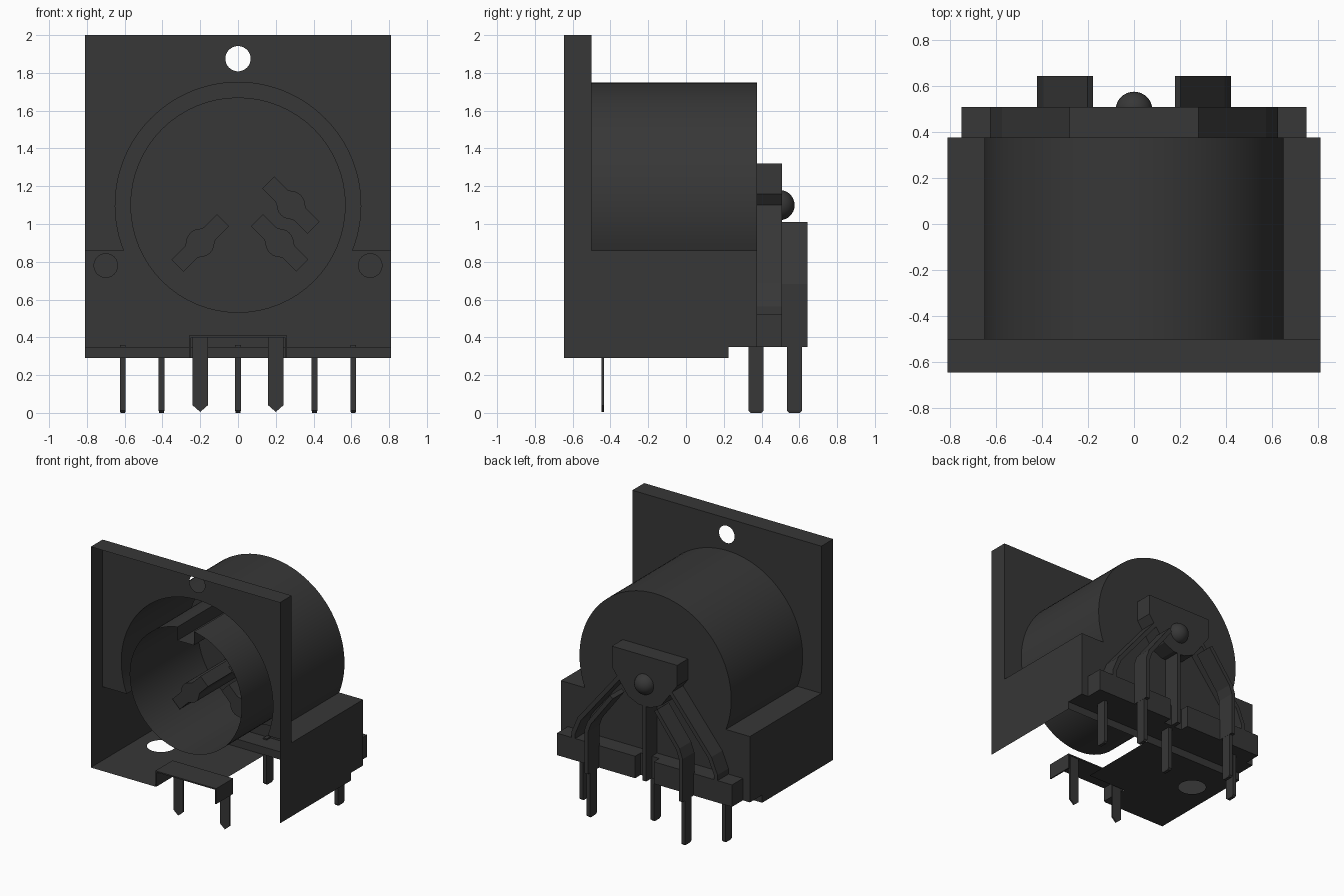
import bpy, bmesh, math
from mathutils import Vector

if "Cube" in bpy.data.objects:
    bpy.data.objects.remove(bpy.data.objects["Cube"])

mat = bpy.data.materials.new("dark_grey_plastic")
mat.use_nodes = True
COL = (0.038, 0.038, 0.038, 1)
mat.diffuse_color = COL
mat.node_tree.nodes["Principled BSDF"].inputs["Base Color"].default_value = COL

CZ = 1.10          # axis height of the socket
FRONT, WALL, STEP, BACK = -0.645, -0.50, 0.225, 0.375


def finish(name, bm, smooth=False):
    bmesh.ops.remove_doubles(bm, verts=bm.verts, dist=1e-5)
    bmesh.ops.recalc_face_normals(bm, faces=bm.faces)
    me = bpy.data.meshes.new(name)
    bm.to_mesh(me)
    bm.free()
    me.materials.append(mat)
    ob = bpy.data.objects.new(name, me)
    bpy.context.collection.objects.link(ob)
    if smooth:
        bpy.ops.object.select_all(action='DESELECT')
        ob.select_set(True)
        bpy.context.view_layer.objects.active = ob
        bpy.ops.object.shade_smooth_by_angle(angle=math.radians(30))
    return ob


def arc(r, a0, a1, n, cx=0.0, cz=CZ):
    """Points on an arc, angles in degrees from +x."""
    return [(cx + r * math.cos(math.radians(a0 + (a1 - a0) * i / n)),
             cz + r * math.sin(math.radians(a0 + (a1 - a0) * i / n))) for i in range(n + 1)]


def sweep(bm, pts, y0, y1, closed=True, caps=True):
    """Extrude an (x, z) profile along y."""
    a = [bm.verts.new((x, y0, z)) for x, z in pts]
    b = [bm.verts.new((x, y1, z)) for x, z in pts]
    n = len(pts)
    for i in range(n if closed else n - 1):
        j = (i + 1) % n
        bm.faces.new((a[i], a[j], b[j], b[i]))
    if closed and caps:
        bm.faces.new(a)
        bm.faces.new(b)


def sheet(bm, loops):
    """Flat sheet from an outer loop and any hole loops of 3D points."""
    edges = []
    for loop in loops:
        vs = [bm.verts.new(p) for p in loop]
        edges += [bm.edges.new((vs[i], vs[(i + 1) % len(vs)])) for i in range(len(vs))]
    bmesh.ops.triangle_fill(bm, use_beauty=True, use_dissolve=False, edges=edges)


def prism(name, pts, y0, y1, smooth=False, caps=True):
    bm = bmesh.new()
    sweep(bm, pts, y0, y1, True, caps)
    return finish(name, bm, smooth)


def box(name, x0, x1, y0, y1, z0, z1):
    return prism(name, [(x0, z0), (x1, z0), (x1, z1), (x0, z1)], y0, y1)


def ribbon(path, h):
    """Outline of a mitred strip of half width h along an (x, z) path."""
    P = [Vector(p) for p in path]
    left, right = [], []
    for i, p in enumerate(P):
        d0 = (p - P[i - 1]).normalized() if i else (P[1] - p).normalized()
        d1 = (P[i + 1] - p).normalized() if i < len(P) - 1 else d0
        t = (d0 + d1).normalized()
        n = Vector((-t.y, t.x)) * h / max(t.dot(d0), 0.3)
        left.append(tuple(p + n))
        right.append(tuple(p - n))
    return left + right[::-1]


# Housing shell: box with a rounded barrel on top, open at the front
a = math.degrees(math.asin((0.86 - CZ) / 0.65))
dome = arc(0.65, 180 - a, a, 64)


def outline(zb):
    return [(-0.81, zb), (-0.81, 0.86)] + dome + [(0.81, 0.86), (0.81, zb)]


bm = bmesh.new()
sweep(bm, outline(0.29), WALL, STEP, closed=False)
sweep(bm, outline(0.35), STEP, BACK, closed=False)
bm.faces.new([bm.verts.new((x, BACK, z)) for x, z in outline(0.35)])
for pts in ([(y, z) for y, z in ((STEP, 0.29), (STEP, 0.35), (BACK, 0.35))],):
    for (y0, z0), (y1, z1) in zip(pts, pts[1:]):
        bm.faces.new([bm.verts.new(p) for p in
                      ((-0.81, y0, z0), (0.81, y0, z0), (0.81, y1, z1), (-0.81, y1, z1))])
finish("housing_shell", bm, True)

# Front frame: rim and recessed wall with the mounting hole
bm = bmesh.new()
sweep(bm, [(-0.81, 0.29), (-0.81, 2), (0.81, 2), (0.81, 0.29)], FRONT, WALL, closed=False)
wall = [(-0.81, 0.86)] + dome + [(0.81, 0.86), (0.81, 2), (-0.81, 2)]
hole = arc(0.067, 0, 360, 32, 0, 1.875)[:-1]
sheet(bm, [[(x, WALL, z) for x, z in loop] for loop in (wall, hole)])
finish("front_frame", bm)

# Floor sheet with a round hole, on one side only
bm = bmesh.new()
floor = [(-0.81, FRONT), (-0.26, FRONT), (-0.26, -0.42), (0.07, -0.42), (0.07, STEP), (-0.81, STEP)]
hole = arc(0.1, 0, 360, 32, -0.61, -0.07)[:-1]
sheet(bm, [[(x, y, 0.29) for x, y in loop] for loop in (floor, hole)])
finish("floor", bm)

# Socket sleeve with a key groove at the top
k = math.degrees(math.asin(0.07 / 0.48))
sleeve = arc(0.48, 90 - k, -270 + k, 72) + [(-0.07, 1.47), (0.07, 1.47)]
prism("socket_sleeve", sleeve, FRONT + 0.005, 0.2, True, caps=False)
prism("socket_base", arc(0.57, 0, 360, 64)[:-1], 0.2, 0.37, True)

# Spring contacts inside the socket
for i, (cx, cz, ang) in enumerate(((-0.2, 0.9, 45), (0.22, 0.9, -45), (0.28, 1.1, -45))):
    half = [(-0.17, -0.045), (-0.07, -0.045)] + arc(0.075, 225, 315, 6, 0, 0) + [(0.07, -0.045), (0.17, -0.045)]
    bone = half + [(-x, -z) for x, z in half]
    c, s = math.cos(math.radians(ang)), math.sin(math.radians(ang))
    prism(f"contact_{i + 1}", [(cx + x * c - z * s, cz + x * s + z * c) for x, z in bone], -0.3, 0.2)

# Round pegs inside the back wall
for side, s in (("left", 1), ("right", -1)):
    prism(f"peg_{side}", arc(0.065, 0, 360, 24, 0.7 * s, 0.78)[:-1], 0.3, BACK, True)

# Rear hub, its dome and the rear foot strip
hub = [(-0.28, 1.32), (-0.28, 1.16), (-0.14, 0.97), (-0.05, 0.93)]
prism("rear_hub", hub + [(-x, z) for x, z in hub[::-1]], BACK, 0.508)
bm = bmesh.new()
bmesh.ops.create_uvsphere(bm, u_segments=32, v_segments=16, radius=0.08)
bmesh.ops.translate(bm, verts=bm.verts, vec=(0, 0.495, CZ))
finish("rear_dome", bm, True)
box("foot_strip_left", 0.08, 0.75, BACK, 0.508, 0.35, 0.52)
box("foot_strip_right", -0.75, -0.08, BACK, 0.508, 0.35, 0.52)
box("foot_strip_middle", -0.08, 0.08, BACK, 0.44, 0.35, 0.52)


def leg(name, x, y):
    """Solder pin with a slightly tapered tip."""
    bm = bmesh.new()
    for w, d, z in ((0.015, 0.04, 0.36), (0.015, 0.04, 0.012), (0.012, 0.028, 0.0)):
        for sx, sy in ((-1, -1), (1, -1), (1, 1), (-1, 1)):
            bm.verts.new((x + sx * w, y + sy * d, z))
    v = list(bm.verts)
    for r in (0, 4):
        for i in range(4):
            j = (i + 1) % 4
            bm.faces.new((v[r + i], v[r + j], v[r + j + 4], v[r + i + 4]))
    bm.faces.new(v[:4])
    bm.faces.new(v[8:])
    finish(name, bm)


# Bent rear pins and their legs
for side, s in (("left", 1), ("right", -1)):
    inner = [(0.19, 1.0), (0.38, 0.75), (0.405, 0.68), (0.405, 0.35)]
    outer = [(0.2, 1.12), (0.56, 0.68), (0.61, 0.56), (0.61, 0.35)]
    ob = prism(f"inner_pin_{side}", ribbon([(x * s, z) for x, z in inner], 0.016), 0.5, 0.643)
    prism(f"outer_pin_{side}", ribbon([(x * s, z) for x, z in outer], 0.016), BACK, 0.508)
    leg(f"inner_leg_{side}", 0.405 * s, 0.575)
    leg(f"outer_leg_{side}", 0.61 * s, 0.37)
box("centre_pin", -0.015, 0.015, BACK, 0.508, 0.35, 0.95)
leg("centre_leg", 0, 0.37)

# Front shield bracket with two pointed tabs
box("bracket_top", -0.26, 0.25, FRONT + 0.005, -0.43, 0.40, 0.41)
for side, s in (("left", 1), ("right", -1)):
    box(f"bracket_side_{side}", 0.255 * s - 0.005, 0.255 * s + 0.005, FRONT + 0.005, -0.43, 0.29, 0.41)
    tab = [(-0.04, 0.405), (-0.04, 0.04), (0, 0.005), (0.04, 0.04), (0.04, 0.405)]
    prism(f"bracket_tab_{side}", [(0.2 * s + x, z) for x, z in tab], -0.447, -0.435)
